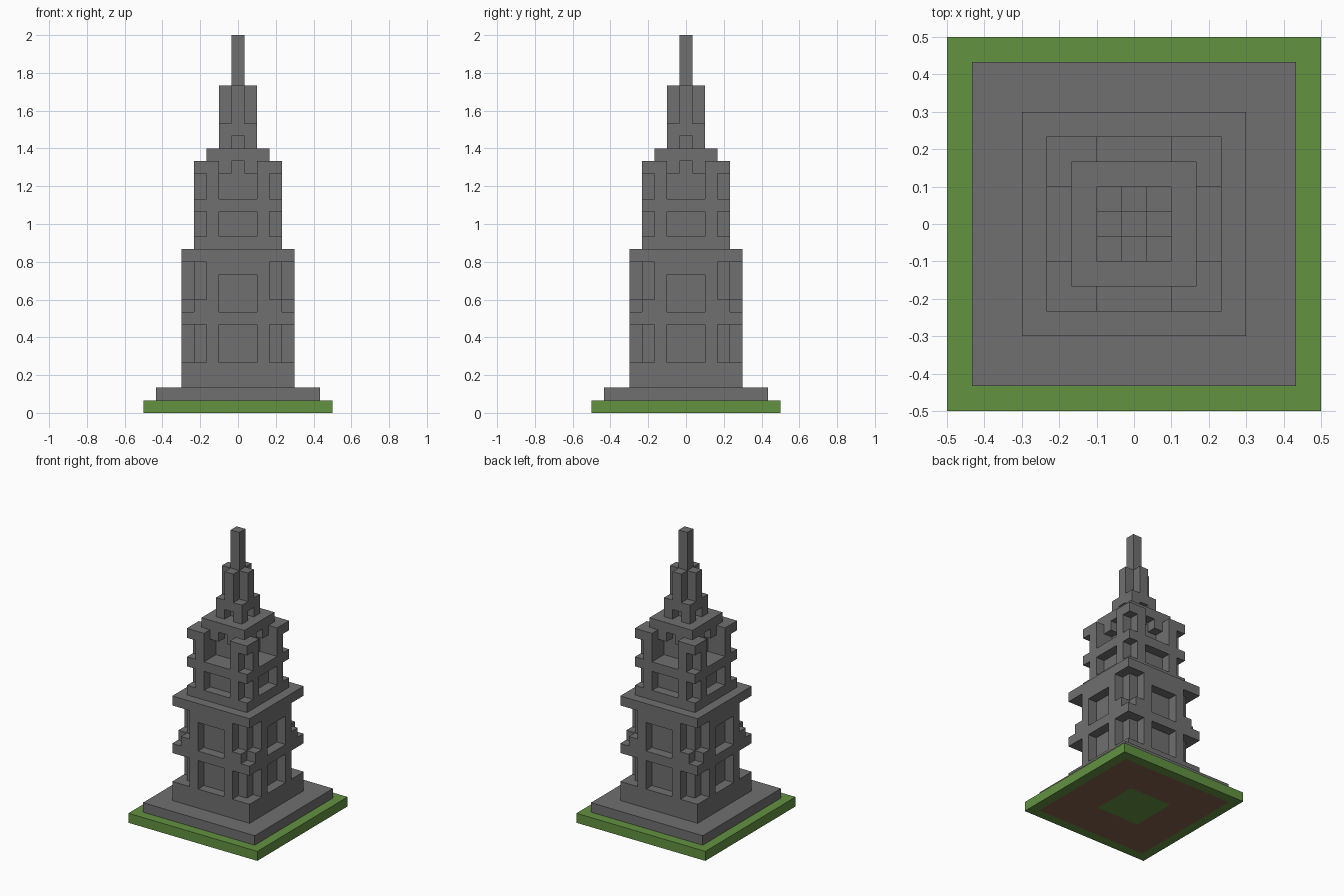
import bpy
import bmesh
from mathutils import Vector

cube = bpy.data.objects.get("Cube")
if cube:
    bpy.data.objects.remove(cube, do_unlink=True)

UNIT = 1 / 15  # edge of one building block


def material(name, srgb):
    colour = [((c / 255 + 0.055) / 1.055) ** 2.4 for c in srgb] + [1.0]
    mat = bpy.data.materials.new(name)
    mat.use_nodes = True
    mat.diffuse_color = colour
    bsdf = next(n for n in mat.node_tree.nodes if n.type == 'BSDF_PRINCIPLED')
    bsdf.inputs["Base Color"].default_value = colour
    return mat


stone = material("grey_stone", (112, 112, 112))
grass = material("green_grass", (98, 146, 64))
soil = material("brown_soil", (130, 95, 77))


def block_part(name, radius, bottom, top, mats, carved=None, paint=None):
    """Square storey of blocks; carved(outer, inner, z) removes blocks.

    outer and inner are the larger and smaller distance from the centre lines,
    so one rule shapes all four sides and corners alike."""
    span = range(-radius, radius + 1)
    cells = set()
    for x in span:
        for y in span:
            inner, outer = sorted((abs(x), abs(y)))
            for z in range(bottom, top):
                if not (carved and carved(outer, inner, z)):
                    cells.add((x, y, z))

    # Skin every exposed block side with a quad facing outward
    bm = bmesh.new()
    for cell in sorted(cells):
        centre = Vector(cell) + Vector((0, 0, 0.5))
        for axis in range(3):
            for sign in (-1, 1):
                n = Vector((0, 0, 0))
                n[axis] = sign
                if tuple(int(c + d) for c, d in zip(cell, n)) in cells:
                    continue
                u = Vector((0, 0, 0))
                u[(axis + 1) % 3] = 0.5
                v = n.cross(u)
                mid = centre + n / 2
                quad = [mid - u - v, mid + u - v, mid + u + v, mid - u + v]
                face = bm.faces.new([bm.verts.new(p * UNIT) for p in quad])
                if paint:
                    face.material_index = paint(cell, n)

    # Weld and merge flat regions into large faces
    bmesh.ops.remove_doubles(bm, verts=bm.verts[:], dist=UNIT / 100)
    bmesh.ops.dissolve_limit(bm, angle_limit=0.01, verts=bm.verts[:],
                             edges=bm.edges[:], delimit={'MATERIAL'})
    mesh = bpy.data.meshes.new(name)
    bm.to_mesh(mesh)
    bm.free()
    for mat in mats:
        mesh.materials.append(mat)
    obj = bpy.data.objects.new(name, mesh)
    bpy.context.collection.objects.link(obj)
    return obj


# Lawn with a square ring of bare soil underneath
def lawn_paint(cell, normal):
    ring = max(abs(cell[0]), abs(cell[1]))
    return 1 if normal.z < 0 and 2 < ring < 7 else 0


# Lower storey: two rows of windows and stepped corner niches
def lower_carving(outer, inner, z):
    if outer < 4:
        return False
    window = inner <= 1 and z in (4, 5, 6, 8, 9, 10)
    niche = inner >= 3 and z in (4, 5, 6, 9, 10, 11)
    chipped_corner = inner == 4 and z == 8
    return window or niche or chipped_corner


# Upper storey: shallow windows below, deep open-topped bays above
def upper_carving(outer, inner, z):
    if outer == 3:
        window = inner <= 1 and z in (14, 15, 17, 18, 19)
        niche = inner == 3 and z in (14, 15, 17, 18)
        return window or niche
    bay = inner <= 1 and z in (17, 18)
    keyhole = inner == 0 and z == 19
    return outer == 2 and (bay or keyhole)


# Belfry: small doorways at the foot, cross-shaped above
def belfry_carving(outer, inner, z):
    doorway = inner == 0 and z == 21
    cut_corner = inner == 1 and z >= 23
    return outer == 1 and (doorway or cut_corner)


block_part("lawn", 7, 0, 1, (grass, soil), paint=lawn_paint)
block_part("plinth", 6, 1, 2, (stone,))
block_part("lower_storey", 4, 2, 13, (stone,), lower_carving)
block_part("upper_storey", 3, 13, 20, (stone,), upper_carving)
block_part("cornice", 2, 20, 21, (stone,))
block_part("belfry", 1, 21, 26, (stone,), belfry_carving)
block_part("spire", 0, 26, 30, (stone,))
